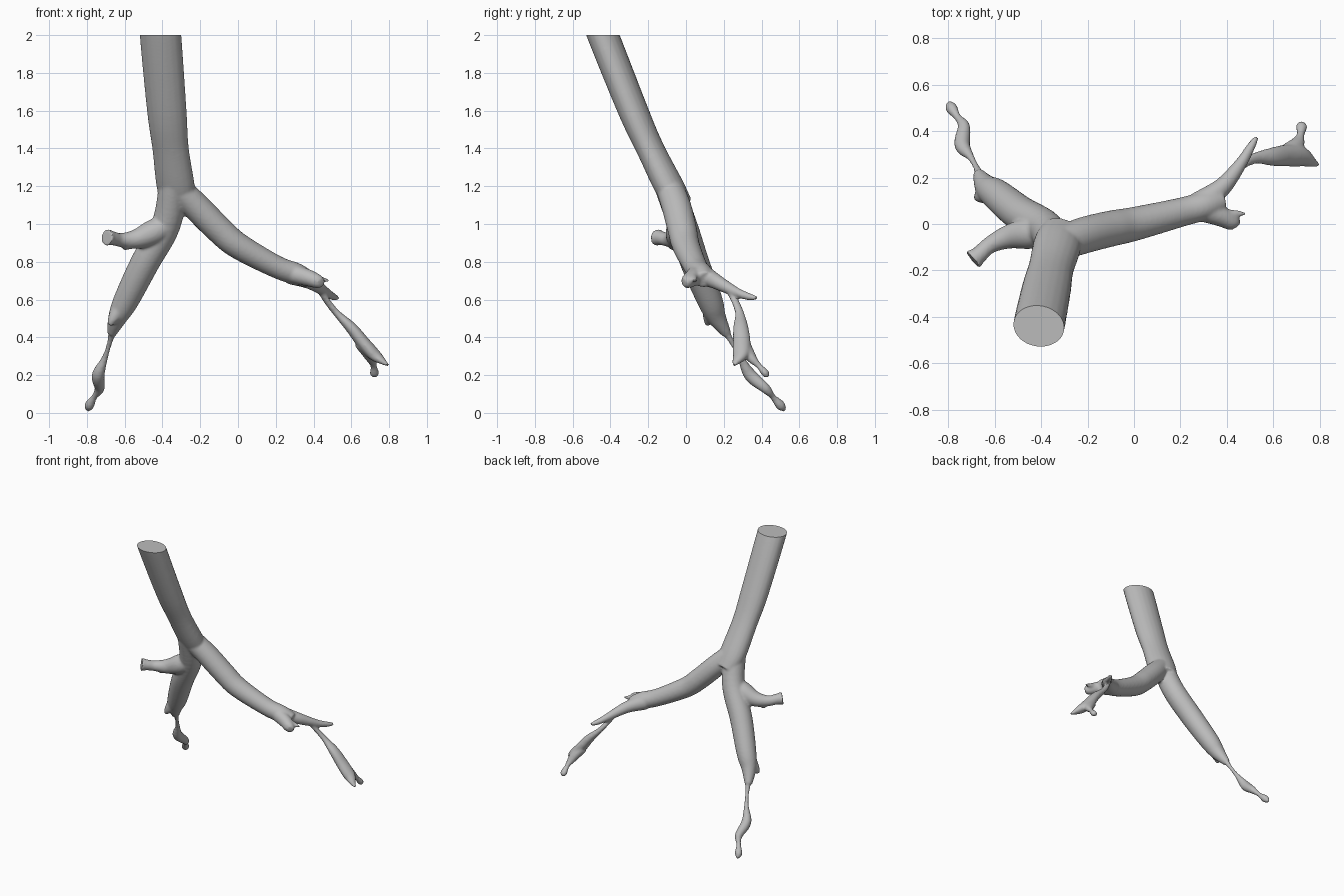
import bpy
import bmesh
import math
from mathutils import Vector

default = bpy.data.objects.get("Cube")
if default:
    bpy.data.objects.remove(default, do_unlink=True)

SIDES = 20
STEPS = 6


def spline(points):
    """Smooth path through (x, y, z, radius) stations."""
    pts = [Vector(p) for p in points]
    pts = [2 * pts[0] - pts[1]] + pts + [2 * pts[-1] - pts[-2]]
    path = []
    for a, b, c, d in zip(pts, pts[1:], pts[2:], pts[3:]):
        for i in range(STEPS):
            t = i / STEPS
            path.append(b + (c - a) * t / 2
                        + (2 * a - 5 * b + 4 * c - d) * t * t / 2
                        + (3 * b - a - 3 * c + d) * t ** 3 / 2)
    path.append(pts[-2])
    return path


def add_tube(bm, points, wide=1.0, deep=1.0):
    """Closed tube; wide scales it sideways, deep scales it the other way."""
    path = spline(points)
    rings = []
    for i, station in enumerate(path):
        before, after = path[max(i - 1, 0)], path[min(i + 1, len(path) - 1)]
        tangent = (after.to_3d() - before.to_3d()).normalized()
        side = tangent.cross(Vector((0, 0, 1))).normalized()
        up = side.cross(tangent)
        radius = max(station.w, 0.006)
        ring = []
        for k in range(SIDES):
            angle = math.tau * k / SIDES
            offset = side * math.cos(angle) * wide + up * math.sin(angle) * deep
            ring.append(bm.verts.new(station.to_3d() + offset * radius))
        rings.append(ring)
    for low, high in zip(rings, rings[1:]):
        for k in range(SIDES):
            n = (k + 1) % SIDES
            bm.faces.new((low[k], low[n], high[n], high[k]))
    bm.faces.new(rings[0])
    bm.faces.new(rings[-1])


bm = bmesh.new()

# Main trunk, continued past the top so it can be cut level
trunk = [(-.415, -.48, 2.1, .1), (-.41, -.44, 2, .108), (-.377, -.28, 1.6, .103),
         (-.357, -.19, 1.4, .095), (-.33, -.09, 1.2, .1), (-.31, -.03, 1.1, .085)]
add_tube(bm, trunk, wide=1.03, deep=.76)

# Right main branch and its beaded end
right_branch = [(-.34, -.1, 1.22, .075), (-.38, -.02, 1, .078), (-.49, .045, .8, .077),
                (-.59, .125, .6, .068), (-.635, .16, .51, .052), (-.67, .215, .42, .026)]
right_tail = [(-.66, .2, .45, .025), (-.68, .245, .37, .014), (-.705, .29, .29, .017),
              (-.74, .34, .2, .034), (-.733, .42, .13, .027), (-.76, .46, .085, .016),
              (-.787, .5, .04, .026), (-.796, .524, .012, .01)]
right_spur = [(-.62, .13, .56, .045), (-.66, .12, .5, .03), (-.68, .11, .465, .012)]
add_tube(bm, right_branch)
add_tube(bm, right_tail)
add_tube(bm, right_spur)

# Right side branch, flaring at its open end
side_branch = [(-.37, -.03, 1, .06), (-.45, -.04, .955, .068), (-.54, -.055, .92, .052),
               (-.62, -.09, .915, .037), (-.665, -.13, .925, .037), (-.695, -.155, .93, .046)]
side_spur = [(-.54, -.06, .91, .035), (-.59, -.07, .885, .025), (-.605, -.06, .866, .01)]
add_tube(bm, side_branch)
add_tube(bm, side_spur)

# Left main branch with a broad forked end
left_branch = [(-.33, -.09, 1.2, .07), (-.22, -.05, 1.09, .075), (-.1, -.02, .97, .074),
               (0, 0, .885, .07), (.2, .05, .775, .06), (.31, .08, .735, .058),
               (.38, .1, .705, .045)]
front_fork = [(.28, .065, .74, .052), (.37, .035, .715, .045), (.425, .005, .695, .036),
              (.44, -.012, .69, .022)]
front_twig = [(.39, .035, .715, .03), (.45, .045, .705, .014), (.48, .042, .7, .008)]
back_fork = [(.28, .085, .735, .055), (.37, .15, .7, .042), (.42, .205, .67, .034),
             (.47, .275, .635, .025), (.505, .335, .615, .019), (.53, .375, .608, .01)]
add_tube(bm, left_branch, wide=1.05)
add_tube(bm, front_fork)
add_tube(bm, front_twig)
add_tube(bm, back_fork)

# Left hanging end, widening into a torn two-pointed tip
left_tail = [(.43, .225, .655, .02), (.48, .265, .58, .022), (.53, .285, .52, .026),
             (.6, .29, .45, .041), (.66, .295, .375, .047), (.72, .29, .31, .044),
             (.77, .265, .27, .022), (.798, .255, .25, .008)]
tail_hook = [(.65, .3, .37, .04), (.7, .34, .3, .034), (.718, .385, .25, .018),
             (.722, .42, .21, .025), (.724, .434, .19, .012)]
add_tube(bm, left_tail, deep=.75)
add_tube(bm, tail_hook, deep=.85)

bmesh.ops.recalc_face_normals(bm, faces=bm.faces)
mesh = bpy.data.meshes.new("branching_tube")
bm.to_mesh(mesh)
bm.free()
tree = bpy.data.objects.new("branching_tube", mesh)
bpy.context.collection.objects.link(tree)

# Fuse the tubes and soften the joints
remesh = tree.modifiers.new("fuse", 'REMESH')
remesh.mode = 'VOXEL'
remesh.voxel_size = .008
soften = tree.modifiers.new("soften", 'SMOOTH')
soften.factor = .5
soften.iterations = 6
graph = bpy.context.evaluated_depsgraph_get()
fused = bpy.data.meshes.new_from_object(tree.evaluated_get(graph))
tree.modifiers.clear()
tree.data = fused

# Cut the trunk level and close it with a flat cap
bm = bmesh.new()
bm.from_mesh(fused)
cut = bmesh.ops.bisect_plane(bm, geom=bm.verts[:] + bm.edges[:] + bm.faces[:],
                             plane_co=(0, 0, 2), plane_no=(0, 0, 1), clear_outer=True)
rim = [e for e in cut["geom_cut"] if isinstance(e, bmesh.types.BMEdge)]
bmesh.ops.holes_fill(bm, edges=rim, sides=0)
bm.to_mesh(fused)
bm.free()

# Plain grey surface
grey = bpy.data.materials.new("plain_grey")
grey.use_nodes = True
colour = (.5, .5, .5, 1)
grey.diffuse_color = colour
grey.node_tree.nodes["Principled BSDF"].inputs["Base Color"].default_value = colour
fused.materials.clear()
fused.materials.append(grey)

bpy.context.view_layer.objects.active = tree
tree.select_set(True)
bpy.ops.object.shade_smooth_by_angle(angle=math.radians(40))
